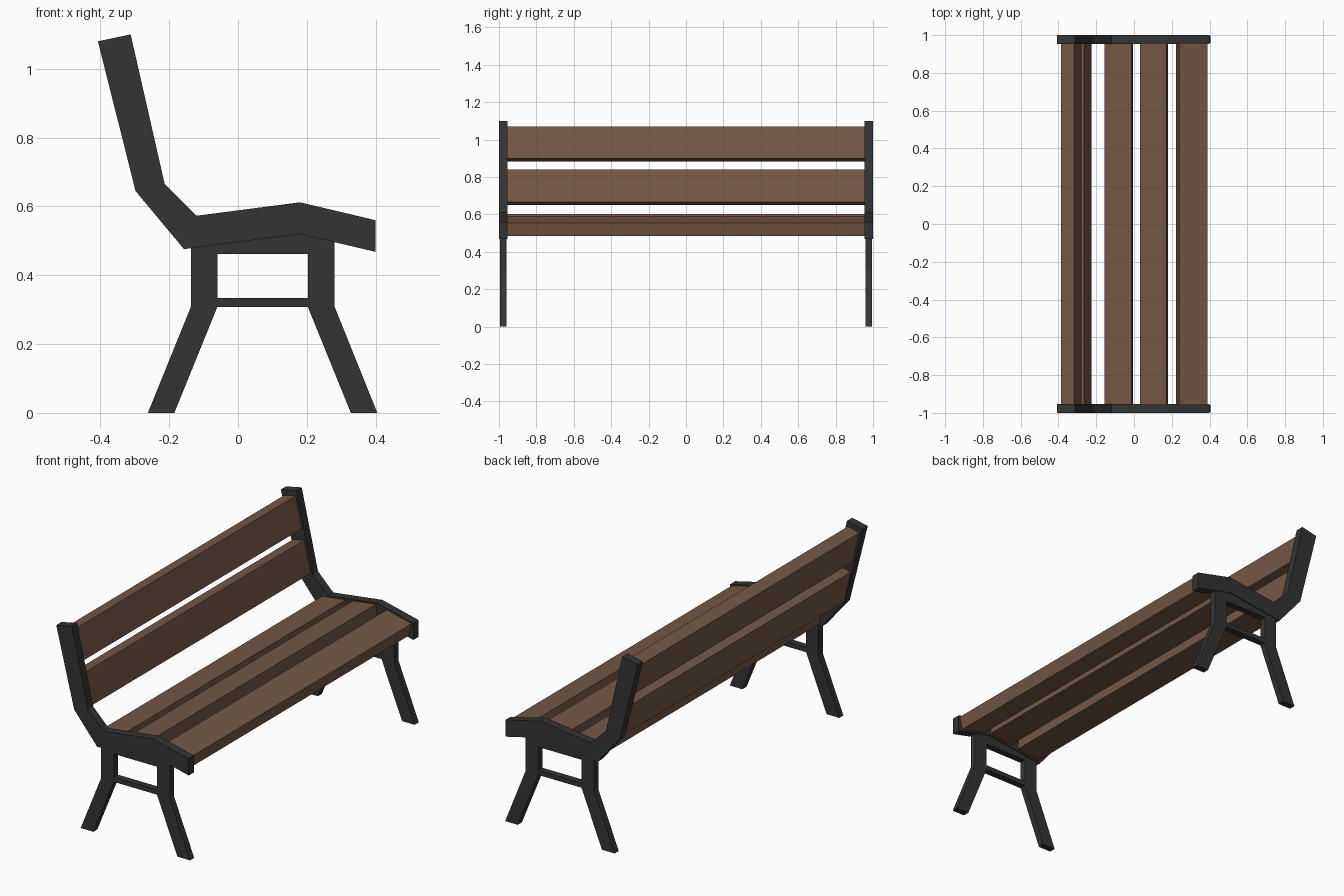
import bpy, bmesh
from mathutils import Vector

if "Cube" in bpy.data.objects:
    bpy.data.objects.remove(bpy.data.objects["Cube"])


def material(name, rgb):
    m = bpy.data.materials.new(name)
    m.diffuse_color = (*rgb, 1)
    m.use_nodes = True
    m.node_tree.nodes["Principled BSDF"].inputs["Base Color"].default_value = m.diffuse_color
    return m


IRON = material("dark_iron", (0.034, 0.034, 0.034))
WOOD = material("brown_wood", (0.175, 0.096, 0.060))


def prism(name, profile, y0, y1, mat):
    """Extrude an x-z profile from y0 to y1."""
    bm = bmesh.new()
    face = bm.faces.new([bm.verts.new((x, y0, z)) for x, z in profile])
    ext = bmesh.ops.extrude_face_region(bm, geom=[face])
    verts = [v for v in ext["geom"] if isinstance(v, bmesh.types.BMVert)]
    bmesh.ops.translate(bm, verts=verts, vec=(0, y1 - y0, 0))
    bmesh.ops.recalc_face_normals(bm, faces=bm.faces[:])
    me = bpy.data.meshes.new(name)
    bm.to_mesh(me)
    bm.free()
    me.materials.append(mat)
    ob = bpy.data.objects.new(name, me)
    bpy.context.collection.objects.link(ob)
    return ob


# Iron end frames, one at each end of the bench
frame = [(-0.407, 1.08), (-0.312, 1.10), (-0.213, 0.665), (-0.12, 0.573),
         (0.18, 0.612), (0.40, 0.56), (0.40, 0.468), (0.18, 0.52),
         (-0.157, 0.476), (-0.298, 0.645)]
rear_leg = [(-0.137, 0.50), (-0.137, 0.308), (-0.262, 0), (-0.185, 0),
            (-0.06, 0.308), (-0.06, 0.50)]
front_leg = [(0.203, 0.53), (0.203, 0.308), (0.328, 0), (0.405, 0),
             (0.281, 0.308), (0.281, 0.53)]
lower_bar = [(-0.06, 0.308), (0.203, 0.308), (0.203, 0.334), (-0.06, 0.334)]
upper_bar = [(-0.06, 0.462), (0.203, 0.462), (0.203, 0.53), (-0.06, 0.50)]

for side, s in (("left", -1), ("right", 1)):
    prism(f"end_frame_{side}", frame, s * 0.954, s * 1.0, IRON)
    for name, prof in (("rear_leg", rear_leg), ("front_leg", front_leg),
                       ("lower_bar", lower_bar), ("upper_bar", upper_bar)):
        prism(f"{name}_{side}", prof, s * 0.959, s * 0.995, IRON)


# Wooden slats: the exposed edge runs from a to b, thickness goes to its right
def slat(name, a, b, t=0.072):
    a, b = Vector(a), Vector(b)
    d = (b - a).normalized()
    n = Vector((d.y, -d.x)) * t
    prism(name, [a, b, b + n, a + n], -0.956, 0.956, WOOD)


slat("seat_slat_rear", (-0.155, 0.560), (-0.014, 0.578))
slat("seat_slat_middle", (0.032, 0.585), (0.171, 0.603))
slat("seat_slat_front", (0.239, 0.591), (0.390, 0.555))
slat("back_slat_upper", (-0.317, 1.070), (-0.278, 0.900))
slat("back_slat_lower", (-0.265, 0.840), (-0.226, 0.667))

# Back slats must lie behind their exposed edge: flip those built forward
for name in ("back_slat_upper", "back_slat_lower"):
    ob = bpy.data.objects[name]
    assert min(v.co.x for v in ob.data.vertices) < -0.32
